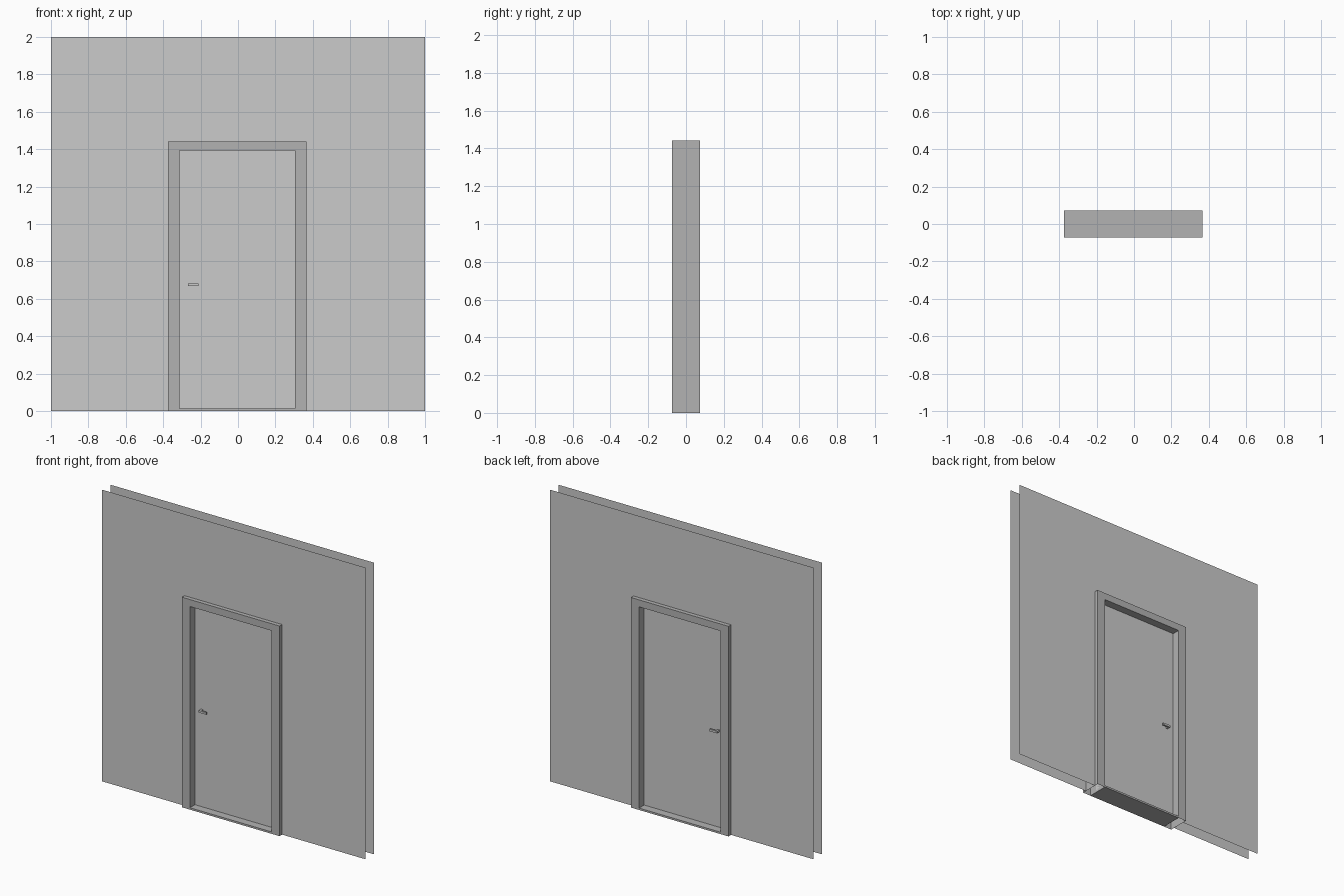
import bpy, bmesh

if "Cube" in bpy.data.objects:
    bpy.data.objects.remove(bpy.data.objects["Cube"])

FRAME_Y, WALL_Y, LEAF_Y = 0.073, 0.045, 0.018
OUTER = (-0.374, 0.366, 1.441)      # left, right, top of the casing
INNER = (-0.314, 0.305, 1.393)      # left, right, top of the opening
SILL = 0.013


def finish(name, bm):
    me = bpy.data.meshes.new(name)
    bm.to_mesh(me)
    bm.free()
    ob = bpy.data.objects.new(name, me)
    bpy.context.collection.objects.link(ob)
    return ob


def arch(dims):
    left, right, top = dims
    return [(left, 0), (left, top), (right, top), (right, 0)]


def arch_band(bm, outer, inner, y):
    """Three flat quads around a doorway, at depth y; returns both vertex rows."""
    o = [bm.verts.new((x, y, z)) for x, z in arch(outer)]
    i = [bm.verts.new((x, y, z)) for x, z in arch(inner)]
    for k in range(3):
        quad = (o[k], o[k + 1], i[k + 1], i[k])
        bm.faces.new(quad if y > 0 else quad[::-1])
    return o, i


def box(name, x0, x1, y0, y1, z0, z1):
    bm = bmesh.new()
    bmesh.ops.create_cube(bm, size=1)
    for v in bm.verts:
        v.co = (x1 if v.co.x > 0 else x0,
                y1 if v.co.y > 0 else y0,
                z1 if v.co.z > 0 else z0)
    return finish(name, bm)


# Two thin wall sheets with a doorway cut out
for name, side in (("wall_front", -1), ("wall_back", 1)):
    bm = bmesh.new()
    left, right, top = OUTER
    vs = [bm.verts.new((x, side * WALL_Y, z)) for x, z in
          [(-1, 0), (-1, 2), (1, 2), (1, 0)] + arch(OUTER)[::-1]]
    for a in range(3):
        quad = (vs[a], vs[a + 1], vs[6 - a], vs[7 - a])
        bm.faces.new(quad if side > 0 else quad[::-1])
    finish(name, bm)

# Hollow door frame, open under the jambs
bm = bmesh.new()
of, inf = arch_band(bm, OUTER, INNER, -FRAME_Y)
ob_, inb = arch_band(bm, OUTER, INNER, FRAME_Y)
for k in range(3):
    bm.faces.new((of[k], of[k + 1], ob_[k + 1], ob_[k]))
    bm.faces.new((inf[k + 1], inf[k], inb[k], inb[k + 1]))
frame = finish("door_frame", bm)

# Threshold between the jambs
sill = box("threshold", INNER[0], INNER[1], -FRAME_Y, FRAME_Y, 0, SILL)

# Frame is a darker grey than the walls
dark = bpy.data.materials.new("dark_grey")
dark.diffuse_color = (0.45, 0.45, 0.45, 1)
dark.use_nodes = True
dark.node_tree.nodes["Principled BSDF"].inputs["Base Color"].default_value = dark.diffuse_color
for part in (frame, sill):
    part.data.materials.append(dark)

# Door leaf
box("door_leaf", INNER[0], INNER[1], -LEAF_Y, LEAF_Y, SILL, INNER[2])

# Lever handles: an L-shaped bar on each side
for name, s in (("handle_front", -1), ("handle_back", 1)):
    bm = bmesh.new()
    a, b, c = LEAF_Y, 0.034, 0.046
    pts = [(-0.267, a), (-0.267, c), (-0.211, c),
           (-0.211, b), (-0.254, b), (-0.254, a)]
    f = bm.faces.new([bm.verts.new((x, s * y, 0.668)) for x, y in pts])
    ext = bmesh.ops.extrude_face_region(bm, geom=[f])["geom"]
    bmesh.ops.translate(bm, vec=(0, 0, 0.014),
                        verts=[g for g in ext if isinstance(g, bmesh.types.BMVert)])
    bmesh.ops.recalc_face_normals(bm, faces=bm.faces)
    finish(name, bm)
